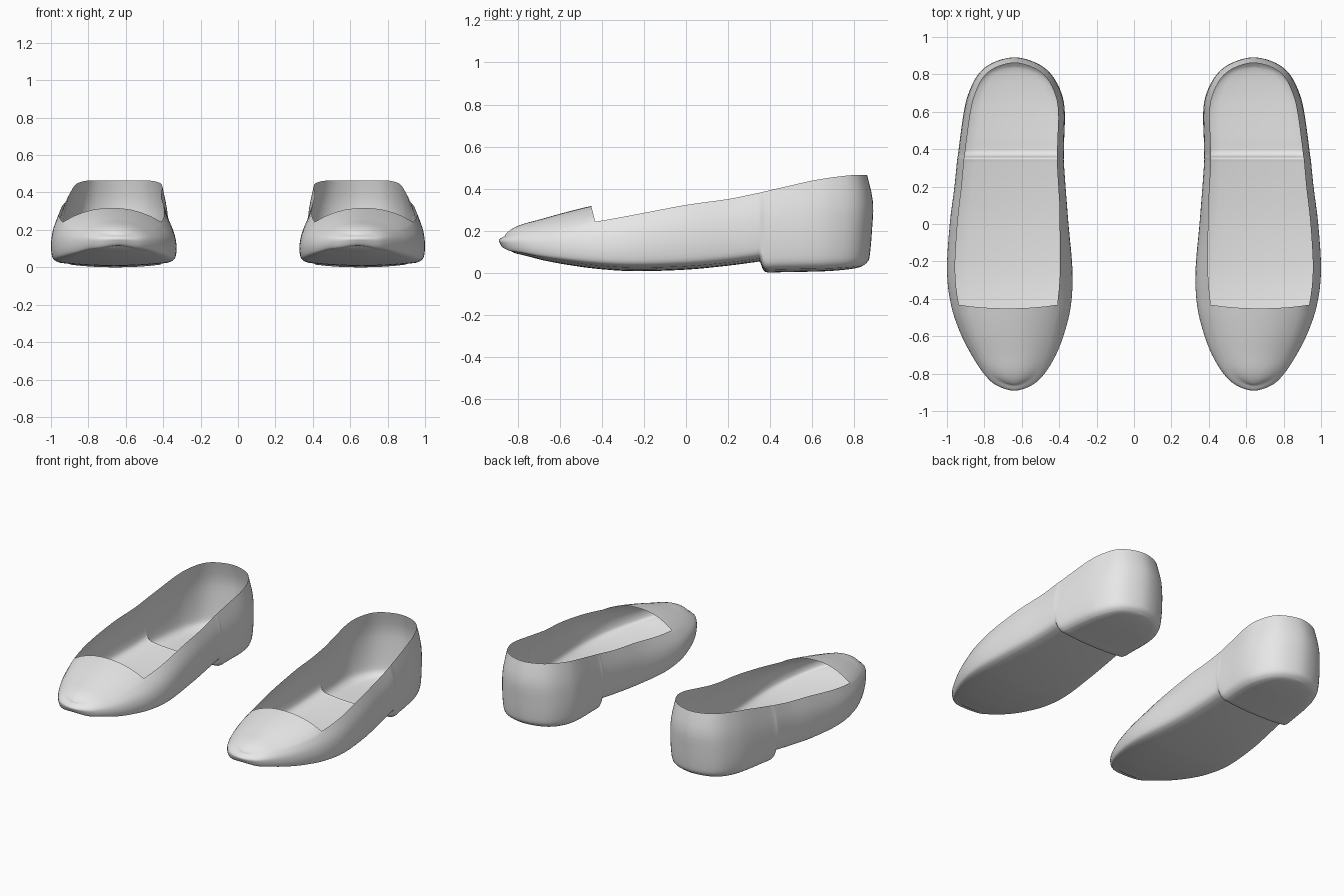
import bpy
import bmesh

cube = bpy.data.objects.get("Cube")
if cube:
    bpy.data.objects.remove(cube)

grey = bpy.data.materials.new("light_grey")
grey.use_nodes = True
grey.diffuse_color = (0.8, 0.8, 0.8, 1)
grey.node_tree.nodes["Principled BSDF"].inputs["Base Color"].default_value = (0.8, 0.8, 0.8, 1)

# Stations from toe to heel: y, inner x, outer x, sole height, rim height
STATIONS = [
    (-.89, .64, .64, .115, .175), (-.86, .54, .74, .1, .18),
    (-.8, .475, .805, .09, .19), (-.7, .415, .87, .07, .2),
    (-.58, .37, .93, .052, .218), (-.435, .336, .978, .035, .242),
    (-.25, .328, 1, .024, .275), (0, .35, .985, .03, .322),
    (.2, .366, .96, .048, .35), (.33, .375, .947, .064, .376),
    (.355, .375, .944, .064, .381), (.38, .375, .94, .018, .387),
    (.46, .373, .93, .016, .405), (.6, .37, .91, .018, .436),
    (.7, .387, .885, .02, .452), (.8, .44, .835, .025, .463),
    (.86, .52, .76, .03, .465), (.89, .64, .64, .035, .465),
]
VAMP_ROW = 5

# Wall section from sole edge to rim: height fraction, width scale, length scale
LAYERS = [(0, .85, .95), (.05, .94, .975), (.15, .985, .985),
          (.4, 1, .995), (.7, .965, 1), (1, .87, .968)]


def spline(rows, before, after, steps):
    """Smooth curve through rows, using the given ghost rows at the ends."""
    pts = [before] + list(rows) + [after]
    out = []
    for a, b, c, d in zip(pts, pts[1:], pts[2:], pts[3:]):
        for s in range(steps):
            t = s / steps
            out.append([q + t / 2 * (r - p + t * (2*p - 5*q + 4*r - w + t * (3*(q - r) + w - p)))
                        for p, q, r, w in zip(a, b, c, d)])
    out.append(list(rows[-1]))
    return out


def swapped(row):
    y, inner, outer, sole, rim = row
    return (y, outer, inner, sole, rim)


STEPS, ACROSS = 4, 10
stations = spline(STATIONS, swapped(STATIONS[1]), swapped(STATIONS[-2]), STEPS)
wall = spline(LAYERS, LAYERS[0], LAYERS[-1], 3)


def wall_point(station, layer, side):
    y, inner, outer, sole, rim = station
    f, wide, long = layer
    centre, half = (inner + outer) / 2, (outer - inner) / 2
    if side < 0:
        # The inner wall leans in further towards the toe
        wide -= .1 * f ** 3 * min(1, max(0, (.1 - y) / .5))
    return (centre + side * half * wide,
            y * (1 - (1 - long) * (y / .89) ** 2),
            sole + f * (rim - sole))


def bridge(a, b, half, rise, bow):
    """Points strictly between a and b, arched by rise and bowed forward."""
    pts = []
    for i in range(1, ACROSS):
        t = i / ACROSS
        arch = 1 - abs(2 * t - 1) ** 2.2
        x, y, z = [p + (q - p) * t for p, q in zip(a, b)]
        pts.append((x, y - bow * half * arch, z + rise * half * arch))
    return pts


def skin(bm, rows):
    for r, s in zip(rows, rows[1:]):
        for i in range(len(r) - 1):
            bm.faces.new((r[i], r[i + 1], s[i + 1], s[i]))


def make_shoe(name, mirror):
    bm = bmesh.new()
    body, cap = [], []
    for j, st in enumerate(stations):
        half = abs(st[2] - st[1]) / 2
        left = [wall_point(st, l, -1) for l in reversed(wall)]
        right = [wall_point(st, l, 1) for l in wall]
        sole = bridge(left[-1], right[0], half, -.05, 0)
        row = [bm.verts.new((x * mirror, y, z)) for x, y, z in left + sole + right]
        body.append(row)
        # Toe cap closes the top in front of the opening
        if j <= VAMP_ROW * STEPS:
            top = bridge(left[0], right[-1], half, .235, .06 * j / (VAMP_ROW * STEPS))
            cap.append([row[0]] + [bm.verts.new((x * mirror, y, z)) for x, y, z in top] + [row[-1]])
    skin(bm, body)
    skin(bm, cap)
    bmesh.ops.remove_doubles(bm, verts=bm.verts[:], dist=.0004)
    bmesh.ops.recalc_face_normals(bm, faces=bm.faces[:])
    # The sole must face downwards
    lowest = min(bm.faces, key=lambda f: f.calc_center_median().z)
    if lowest.normal.z > 0:
        bmesh.ops.reverse_faces(bm, faces=bm.faces[:])
    for f in bm.faces:
        f.smooth = True
    mesh = bpy.data.meshes.new(name)
    bm.to_mesh(mesh)
    bm.free()
    mesh.materials.append(grey)
    bpy.context.collection.objects.link(bpy.data.objects.new(name, mesh))


make_shoe("left_shoe", 1)
make_shoe("right_shoe", -1)
